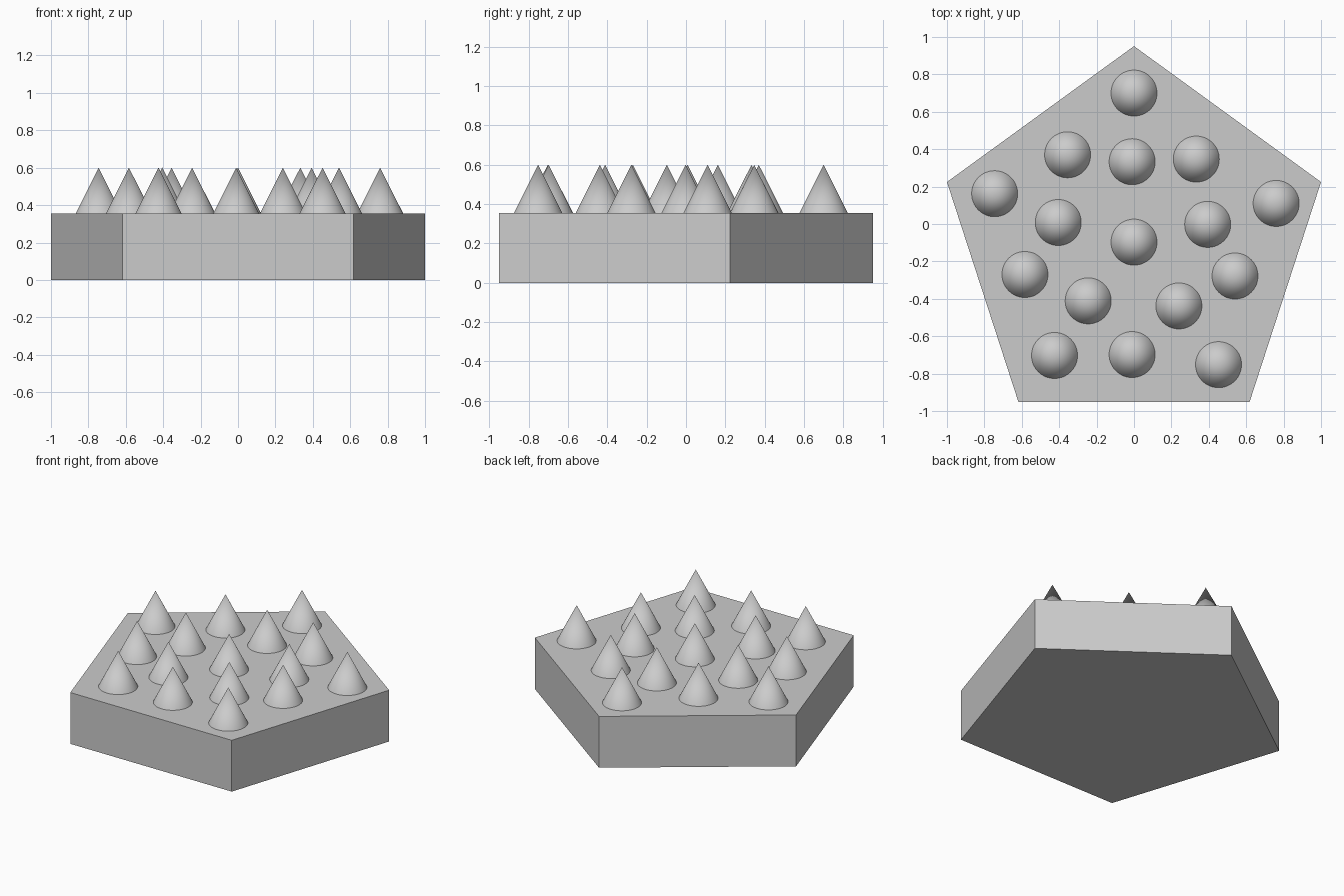
import bpy, math

if "Cube" in bpy.data.objects:
    bpy.data.objects.remove(bpy.data.objects["Cube"])

SLAB_H = 0.355
TIP_Z = 0.6
R = 1 / math.sin(math.radians(72))   # pentagon circumradius for width 2
CY = 0.951 - R                       # pentagon centre so bounds are centred on y

# Pentagonal slab, one corner pointing to +y
bpy.ops.mesh.primitive_cylinder_add(vertices=5, radius=R, depth=SLAB_H,
                                    location=(0, CY, SLAB_H / 2))
slab = bpy.context.object
slab.name = "pentagon_base"

# Conical spikes, hand-placed in loose rings
spots = [
    (0, 0.70),
    (-0.355, 0.37), (-0.01, 0.333), (0.333, 0.347),
    (-0.745, 0.162), (-0.405, 0.008), (0.394, -0.002), (0.76, 0.11),
    (0, -0.097),
    (-0.583, -0.27), (-0.245, -0.411), (0.24, -0.438), (0.54, -0.278),
    (-0.425, -0.703), (-0.01, -0.698), (0.452, -0.752),
]
for i, (x, y) in enumerate(spots):
    bpy.ops.mesh.primitive_cone_add(vertices=64, radius1=0.123, radius2=0,
                                    depth=TIP_Z - SLAB_H, end_fill_type='NOTHING',
                                    location=(x, y, (TIP_Z + SLAB_H) / 2))
    spike = bpy.context.object
    spike.name = f"spike_{i + 1}"
    bpy.ops.object.shade_smooth_by_angle()
